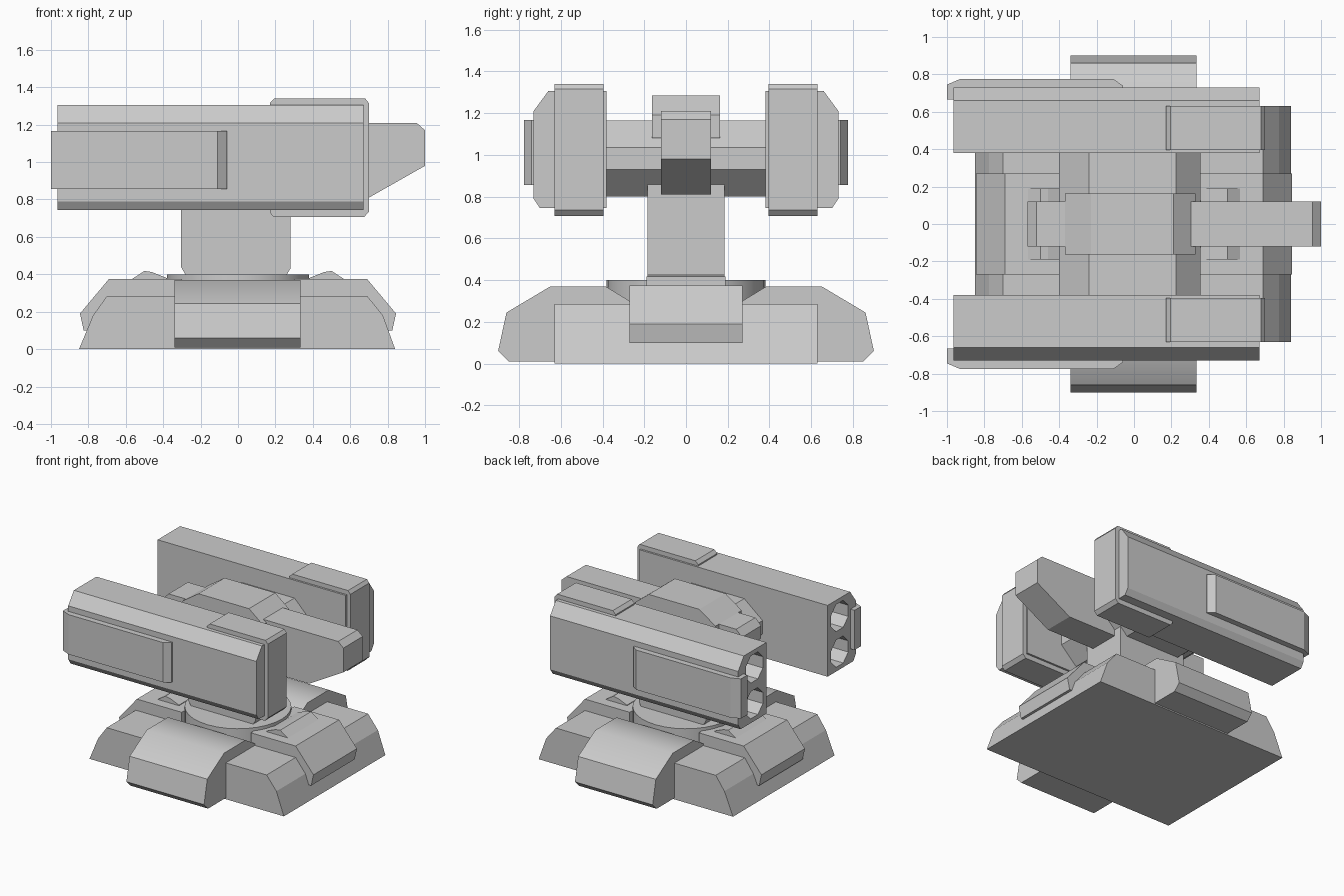
import bpy, bmesh, math
from mathutils import Vector

if "Cube" in bpy.data.objects:
    bpy.data.objects.remove(bpy.data.objects["Cube"])


def finish(bm, name):
    bmesh.ops.recalc_face_normals(bm, faces=bm.faces)
    mesh = bpy.data.meshes.new(name)
    bm.to_mesh(mesh)
    bm.free()
    obj = bpy.data.objects.new(name, mesh)
    bpy.context.collection.objects.link(obj)
    return obj


def prism(name, profile, axis, lo, hi):
    """Extrude a profile along an axis: x takes (y,z), y takes (x,z), z takes (x,y)."""
    place = {'x': lambda a, b: (lo, a, b),
             'y': lambda a, b: (a, lo, b),
             'z': lambda a, b: (a, b, lo)}[axis]
    step = Vector([(hi - lo) * (axis == c) for c in 'xyz'])
    bm = bmesh.new()
    face = bm.faces.new([bm.verts.new(place(a, b)) for a, b in profile])
    ext = bmesh.ops.extrude_face_region(bm, geom=[face], use_keep_orig=True)
    moved = [v for v in ext['geom'] if isinstance(v, bmesh.types.BMVert)]
    bmesh.ops.translate(bm, vec=step, verts=moved)
    return finish(bm, name)


def ngon(cx, cy, r, sides, turn=0.0):
    return [(cx + r * math.cos(turn + i * math.tau / sides),
             cy + r * math.sin(turn + i * math.tau / sides)) for i in range(sides)]


def mirror(obj, axis):
    mod = obj.modifiers.new("mirror", 'MIRROR')
    mod.use_axis = [axis == c for c in 'xyz']
    return obj


def smooth(obj, degrees):
    bpy.ops.object.select_all(action='DESELECT')
    obj.select_set(True)
    bpy.context.view_layer.objects.active = obj
    bpy.ops.object.shade_smooth_by_angle(angle=math.radians(degrees))


# base slab with sloped ends
prism("base_slab", [(-.85, 0), (.84, 0), (.775, .18), (.69, .285), (-.70, .285), (-.775, .18)],
      'y', -.63, .63)

# raised armour plates at both ends, with a low wedge on each
mirror(prism("end_plate", [(.30, .10), (.825, .10), (.845, .19), (.69, .375), (.30, .375)],
             'y', -.27, .27), 'x')
mirror(prism("end_wedge", [(.38, .36), (.38, .38), (.46, .412), (.50, .418), (.59, .36)],
             'y', -.19, .19), 'x')

# rounded feet on the front and back
foot = prism("side_foot", [(.27, .01), (.85, .01), (.90, .06), (.86, .245),
                           (.65, .37), (.385, .37), (.27, .30)], 'x', -.34, .335)
smooth(mirror(foot, 'y'), 35)

# turntable and neck
smooth(prism("turntable", ngon(0, 0, .38, 32), 'z', .27, .40), 30)
prism("neck", [(-.27, .38), (.25, .38), (.28, .43), (.28, .90), (-.305, .90), (-.305, .44)],
      'y', -.185, .185)

# cross beam carrying the pods
prism("cross_beam", [(-.25, .80), (.22, .80), (.355, .93), (.355, 1.035),
                     (.225, 1.165), (-.24, 1.165), (-.40, 1.035), (-.40, .93)],
      'y', -.40, .40)

# head block, forward sensor and rear box
prism("head_block", [(-.37, 1.08), (.33, 1.08), (.33, 1.19), (.21, 1.285),
                     (-.23, 1.285), (-.37, 1.19)], 'y', -.163, .163)
prism("sensor_snout", [(.28, .81), (.70, .81), (1.0, .98), (1.0, 1.17),
                       (.955, 1.21), (.28, 1.21)], 'y', -.12, .12)
prism("rear_box", [(-.31, .95), (-.46, .95), (-.57, 1.04), (-.57, 1.14),
                   (-.52, 1.19), (-.31, 1.19)], 'y', -.12, .12)

# launcher pods with two tubes cut into the rear
pod = prism("launcher_pod", [(.38, .745), (.70, .745), (.73, .79), (.73, 1.21),
                             (.66, 1.305), (.38, 1.305)], 'x', -.965, .67)
for i, z in enumerate((.885, 1.165)):
    cutter = prism(f"tube_cutter_{i + 1}", ngon(.53, z, .115, 8, math.pi / 8), 'x', -1.2, -.5)
    cutter.hide_render = True
    cutter.hide_set(True)
    cut = pod.modifiers.new("tube", 'BOOLEAN')
    cut.operation = 'DIFFERENCE'
    cut.solver = 'EXACT'
    cut.object = cutter
mirror(pod, 'y')

# nose band around each pod
mirror(prism("pod_nose_band", [(.17, .73), (.19, .707), (.675, .707), (.70, .735), (.70, 1.315),
                               (.68, 1.34), (.195, 1.34), (.17, 1.315)], 'y', .395, .63), 'y')

# side plate wrapping round the rear corner of each pod
mirror(prism("pod_side_plate", [(-1.0, .665), (-1.0, .745), (-.93, .775), (-.11, .775),
                                (-.06, .74), (-.06, .71), (-.95, .71), (-.95, .665)],
             'z', .855, 1.167), 'y')
